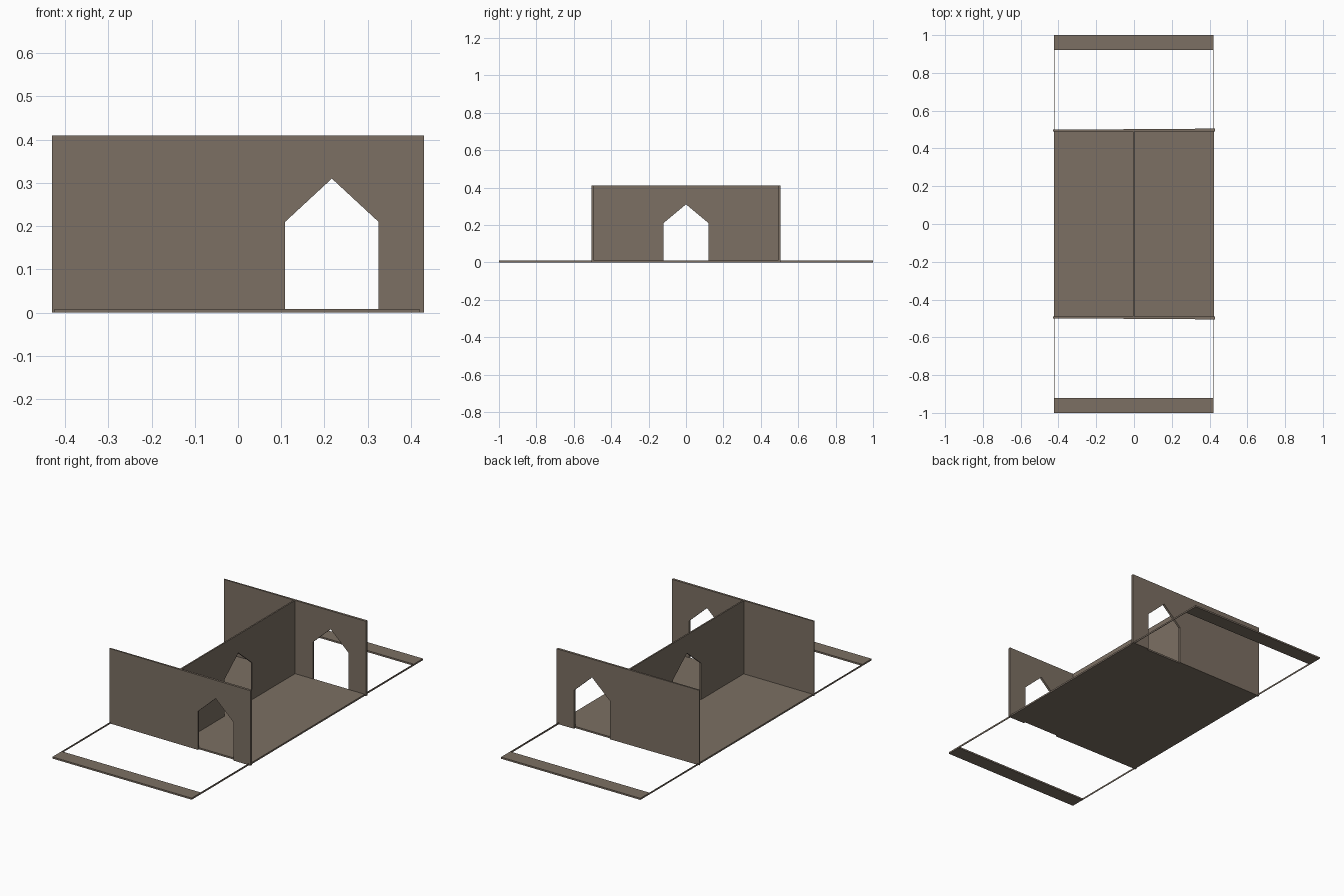
import bpy, bmesh

if "Cube" in bpy.data.objects:
    bpy.data.objects.remove(bpy.data.objects["Cube"])

mat = bpy.data.materials.new("brown_board")
mat.diffuse_color = (0.2, 0.16, 0.125, 1)
mat.use_nodes = True
mat.node_tree.nodes["Principled BSDF"].inputs["Base Color"].default_value = mat.diffuse_color


def finish(name, bm):
    bmesh.ops.recalc_face_normals(bm, faces=bm.faces[:])
    mesh = bpy.data.meshes.new(name)
    bm.to_mesh(mesh)
    bm.free()
    mesh.materials.append(mat)
    obj = bpy.data.objects.new(name, mesh)
    bpy.context.collection.objects.link(obj)
    return obj


def box(name, x0, x1, y0, y1, z0, z1):
    bm = bmesh.new()
    bmesh.ops.create_cube(bm, size=1)
    for v in bm.verts:
        v.co = (x0 if v.co.x < 0 else x1, y0 if v.co.y < 0 else y1,
                z0 if v.co.z < 0 else z1)
    return finish(name, bm)


def wall(name, u0, u1, d0, d1, top, inner, outer):
    # Wall profile with a pointed doorway; inner/outer map (u, z) to each side
    mid = (d0 + d1) / 2
    prof = [(u0, 0), (d0, 0), (d0, 0.21), (mid, 0.31), (d1, 0.21),
            (d1, 0), (u1, 0), (u1, top), (u0, top)]
    bm = bmesh.new()
    a = [bm.verts.new(inner(u, z)) for u, z in prof]
    b = [bm.verts.new(outer(u, z)) for u, z in prof]
    bm.faces.new(a)
    bm.faces.new(b[::-1])
    for i in range(len(prof)):
        j = (i + 1) % len(prof)
        bm.faces.new((a[i], b[i], b[j], a[j]))
    return finish(name, bm)


H = 0.009      # base board height

# Base board
box("floor", -0.424, 0.424, -0.494, 0.494, 0, H)

# End strips, and the fine edge rails joining them to the floor
for s, side in ((-1, "front"), (1, "back")):
    y0, y1 = sorted((s * 0.92, s * 1.0))
    box(side + "_end_strip", -0.424, 0.42, y0, y1, 0, H)
    r0, r1 = sorted((s * 0.494, s * 0.92))
    box(side + "_right_rail", 0.417, 0.42, r0, r1, 0, H)
    box(side + "_left_rail", -0.424, -0.422, r0, r1, 0, H)

    # End walls, slightly thicker toward the right
    wall(side + "_wall", -0.43, 0.43, 0.109, 0.325, 0.41,
         lambda u, z: (u, s * 0.491, z),
         lambda u, z: (u, s * (0.502 + 0.007 * u), z))

# Dividing wall down the middle
wall("dividing_wall", -0.491, 0.491, -0.12, 0.12, 0.41,
     lambda u, z: (-0.006, u, z), lambda u, z: (0.002, u, z))
